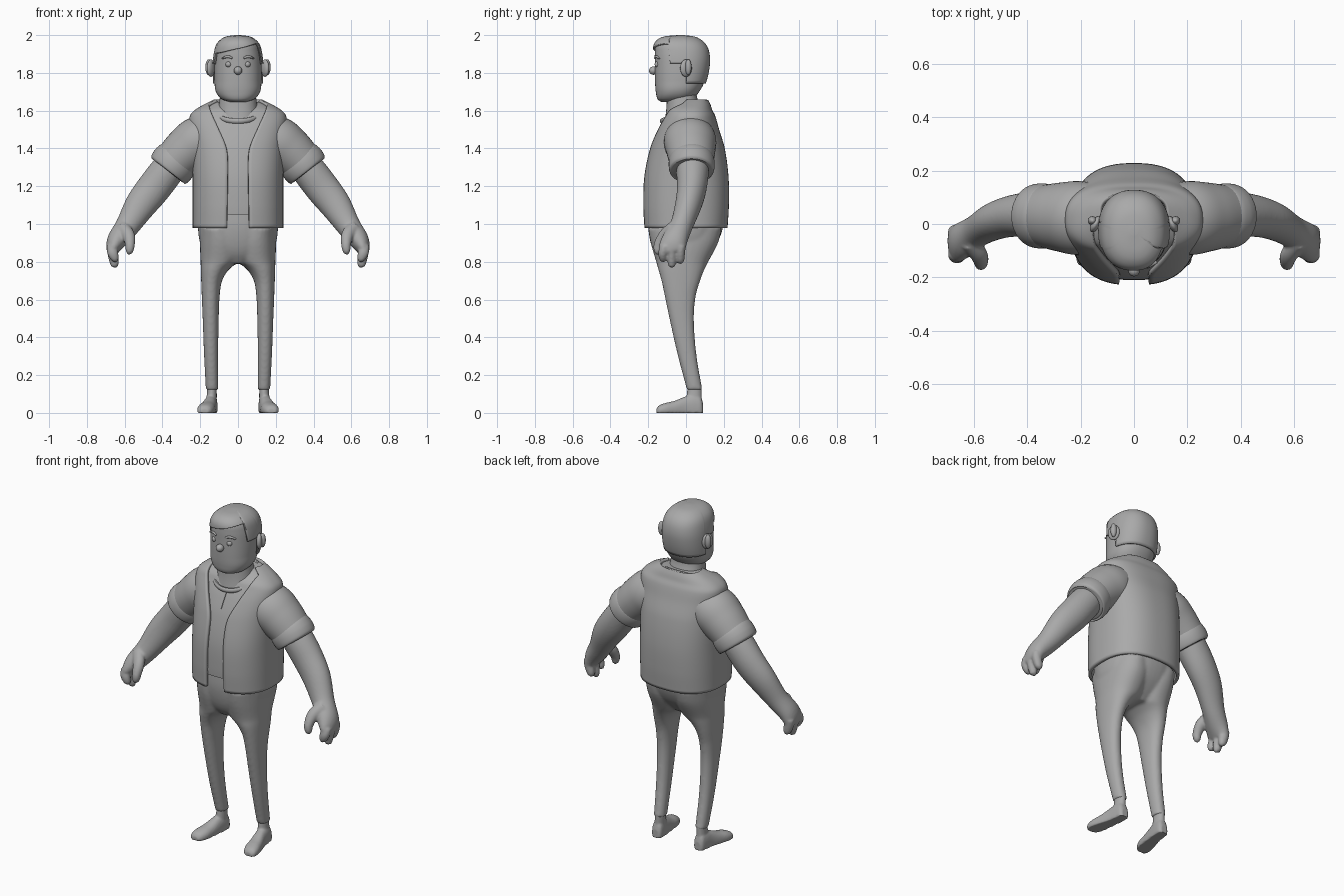
import bpy, bmesh, math
from mathutils import Vector, Matrix

if "Cube" in bpy.data.objects:
    bpy.data.objects.remove(bpy.data.objects["Cube"])

grey = bpy.data.materials.new("plain_grey")
grey.diffuse_color = (0.4, 0.4, 0.4, 1)
grey.use_nodes = True
grey.node_tree.nodes["Principled BSDF"].inputs["Base Color"].default_value = grey.diffuse_color


def finish(name, bm, mods=(), angle=40):
    bmesh.ops.recalc_face_normals(bm, faces=bm.faces)
    me = bpy.data.meshes.new(name)
    bm.to_mesh(me)
    bm.free()
    ob = bpy.data.objects.new(name, me)
    bpy.context.collection.objects.link(ob)
    me.materials.append(grey)
    bpy.context.view_layer.objects.active = ob
    ob.select_set(True)
    bpy.ops.object.shade_smooth_by_angle(angle=math.radians(angle))
    ob.select_set(False)
    for kind, props in mods:
        m = ob.modifiers.new(kind.title(), kind)
        for k, v in props.items():
            setattr(m, k, v)
    return ob


MIRROR = ("MIRROR", dict(use_mirror_merge=False))


def blend(size, rounds):
    return [("REMESH", dict(mode='VOXEL', voxel_size=size, use_smooth_shade=True)),
            ("SMOOTH", dict(factor=0.5, iterations=rounds))]


def curve(keys, t):
    """Smooth interpolation of rows whose first entry is the parameter."""
    t = min(max(t, keys[0][0]), keys[-1][0])
    i = 0
    while i < len(keys) - 2 and t > keys[i + 1][0]:
        i += 1
    a, b = keys[i], keys[i + 1]
    p, n = keys[max(i - 1, 0)], keys[min(i + 2, len(keys) - 1)]
    h = b[0] - a[0]
    s = (t - a[0]) / h
    out = []
    for k in range(1, len(a)):
        ma = (b[k] - p[k]) / (b[0] - p[0]) * h
        mb = (n[k] - a[k]) / (n[0] - a[0]) * h
        out.append((2*s**3 - 3*s*s + 1)*a[k] + (s**3 - 2*s*s + s)*ma
                   + (3*s*s - 2*s**3)*b[k] + (s**3 - s*s)*mb)
    return out


def power(v, e):
    return math.copysign(abs(v) ** (2 / e), v)


def skin(bm, rows, closed=True, caps=True):
    rings = [[bm.verts.new(p) for p in r] for r in rows]
    n = len(rings[0])
    for r, s in zip(rings, rings[1:]):
        for j in range(n if closed else n - 1):
            k = (j + 1) % n
            bm.faces.new((r[j], r[k], s[k], s[j]))
    if caps:
        bm.faces.new(rings[0])
        bm.faces.new(rings[-1])


def body_point(sec, z, a, e, grow=0.0):
    """Point on a horizontal section (half width, front y, back y); a = 0 is the front."""
    rx, yf, yb = sec
    return Vector(((rx + grow) * power(math.sin(a), e),
                   (yf + yb) / 2 - ((yb - yf) / 2 + grow) * power(math.cos(a), e), z))


def stack(bm, keys, z0, z1, steps, e=2.3, seg=48, grow=0.0):
    rows = []
    for i in range(steps + 1):
        z = z0 + (z1 - z0) * i / steps
        rows.append([body_point(curve(keys, z), z, 2*math.pi*j/seg, e, grow) for j in range(seg)])
    skin(bm, rows)


def tube(bm, keys, per=6, seg=24, e=2.0):
    """Tube through rows (x, y, z, radius across, radius in y)."""
    keyed = [(i, *k) for i, k in enumerate(keys)]
    n = (len(keys) - 1) * per
    pts = [curve(keyed, i / per) for i in range(n + 1)]
    rows = []
    for i, p in enumerate(pts):
        d = (Vector(pts[min(i+1, n)][:3]) - Vector(pts[max(i-1, 0)][:3])).normalized()
        u = d.cross(Vector((0, 1, 0))).normalized()
        v = u.cross(d)
        rows.append([Vector(p[:3]) + u*p[3]*power(math.cos(a), e) + v*p[4]*power(math.sin(a), e)
                     for a in (2*math.pi*j/seg for j in range(seg))])
    skin(bm, rows)


def ball(name, loc, size, rot=0.0, mods=()):
    bm = bmesh.new()
    bmesh.ops.create_uvsphere(bm, u_segments=24, v_segments=16, radius=1)
    bm.transform(Matrix.Translation(loc) @ Matrix.Rotation(rot, 4, 'Z') @ Matrix.Diagonal((*size, 1)))
    return finish(name, bm, mods)


# head and neck
HEAD = [(1.645, .04, -.13, -.02), (1.66, .085, -.15, .03), (1.70, .117, -.16, .07),
        (1.76, .124, -.164, .10), (1.85, .124, -.165, .117), (1.91, .117, -.165, .113),
        (1.95, .104, -.16, .095), (1.975, .08, -.138, .065), (1.988, .05, -.10, .03),
        (1.993, .01, -.04, -.02)]
bm = bmesh.new()
stack(bm, HEAD, 1.645, 1.993, 70)
finish("head", bm)
bm = bmesh.new()
stack(bm, [(1.5, .115, -.12, .09), (1.6, .105, -.105, .08), (1.68, .095, -.1, .057),
           (1.78, .09, -.09, .06)], 1.5, 1.78, 14)
finish("neck", bm)


# hair cap with swept fringe, sideburns and nape
def hairline(a):
    if abs(a) < 1.18:
        return 1.928 + .025 * math.sin(a * 1.25)
    if abs(a) < 1.5:
        return 1.85
    return 1.85 if abs(a) < 1.75 else 1.745


bm = bmesh.new()
rows = []
for i in range(25):
    row = []
    for j in range(120):
        a = -math.pi + 2 * math.pi * j / 120
        z = hairline(a) + (1.993 - hairline(a)) * math.sin(i / 24 * math.pi / 2)
        p = body_point(curve(HEAD, z), z, a, 2.3, .003)
        row.append(p)
    rows.append(row)
skin(bm, rows, caps=False)
bm.faces.ensure_lookup_table()
bm.faces.new([v for v in list(bm.verts)[-120:]])
finish("hair", bm, [("SOLIDIFY", dict(thickness=.014, offset=0))])

# face details
ball("ear", (.143, .0, 1.825), (.017, .034, .046), .5, [MIRROR])
ball("ear_lobe_rim", (.155, .012, 1.83), (.018, .017, .042), .4, [MIRROR])
ball("eye", (.05, -.15, 1.845), (.016, .016, .016), 0, [MIRROR])
ball("nose", (0, -.172, 1.812), (.022, .024, .022))
bm = bmesh.new()
tube(bm, [(.03, -.163, 1.878, .005, .006), (.055, -.157, 1.886, .007, .007),
          (.085, -.142, 1.876, .004, .006)], seg=10)
finish("eyebrow", bm, [MIRROR])

# shirt body
TORSO = [(.98, .235, -.218, .215), (1.1, .235, -.224, .222), (1.25, .235, -.218, .22),
         (1.4, .24, -.187, .20), (1.5, .25, -.15, .17), (1.57, .25, -.115, .15),
         (1.60, .222, -.10, .135), (1.63, .17, -.06, .125), (1.655, .12, -.02, .113)]
bm = bmesh.new()
stack(bm, TORSO, 1.05, 1.645, 50, e=2.5, seg=64, grow=-.014)
finish("shirt", bm)

# shirt neckband and placket
bm = bmesh.new()
rows = []
for i in range(49):
    a = 2 * math.pi * i / 48
    c = Vector((.122 * math.sin(a), -.01 - .118 * math.cos(a), 1.595 - .05 * math.cos(a)))
    d = Vector((math.sin(a), -math.cos(a), 0))
    rows.append([c + d * .011 * math.cos(b) + Vector((0, 0, .014 * math.sin(b)))
                 for b in (2 * math.pi * k / 10 for k in range(10))])
skin(bm, rows)
finish("neckband", bm)
bm = bmesh.new()
rows = []
for z, w in ((1.44, .002), (1.49, .007), (1.545, .013)):
    y = curve(TORSO, z)[1] + .008
    rows.append([Vector((x, y + o, z)) for x, o in ((-w, 0), (w, 0), (w, .009), (-w, .009))])
skin(bm, rows)
finish("placket", bm)

# open vest with V neck
OPENING = [(.98, .06), (1.2, .056), (1.36, .056), (1.42, .068), (1.52, .112), (1.61, .152), (1.66, .16)]
bm = bmesh.new()
rows = []
for i in range(61):
    z = .98 + (1.652 - .98) * (1 - (1 - i / 60) ** 1.4)
    sec = curve(TORSO, z)
    w = min(curve(OPENING, z)[0] / sec[0], .9)
    a0 = math.asin(w ** 1.25)
    rows.append([body_point(sec, z, a0 + (2 * math.pi - 2 * a0) * j / 80, 2.5, -.004)
                 for j in range(81)])
skin(bm, rows, closed=False, caps=False)
finish("vest", bm, [("SOLIDIFY", dict(thickness=.018, offset=0, use_even_offset=False))])

# short sleeve and rolled cuff
bm = bmesh.new()
tube(bm, [(.10, .02, 1.49, .10, .12), (.20, .022, 1.44, .133, .138), (.27, .026, 1.39, .126, .13),
          (.34, .03, 1.325, .112, .116)], seg=40)
finish("sleeve", bm, [MIRROR])
bm = bmesh.new()
tube(bm, [(.318, .03, 1.35, .106, .108), (.324, .03, 1.343, .118, .118), (.345, .03, 1.315, .123, .122),
          (.368, .03, 1.287, .117, .117), (.372, .03, 1.282, .10, .10)], seg=40)
finish("sleeve_cuff", bm, [MIRROR], 50)

# forearm and hand with three fingers and a thumb
bm = bmesh.new()
tube(bm, [(.34, .035, 1.325, .085, .085), (.385, .035, 1.27, .09, .085), (.45, .03, 1.185, .09, .078),
          (.516, .012, 1.10, .083, .07), (.585, -.025, .99, .064, .06), (.64, -.06, .915, .053, .068),
          (.664, -.075, .865, .035, .07), (.667, -.075, .845, .018, .055)], seg=32)
for y, tip in ((-.122, .80), (-.075, .77), (-.03, .79)):
    tube(bm, [(.667, y * .9, .885, .03, .025), (.664, y, .85, .029, .025), (.654, y, tip + .022, .024, .022),
              (.649, y, tip + .006, .016, .015), (.648, y, tip - .002, .005, .005)], seg=14)
tube(bm, [(.615, -.065, .98, .04, .035), (.58, -.115, .94, .034, .03), (.572, -.145, .89, .026, .026),
          (.575, -.15, .855, .02, .02), (.577, -.15, .838, .007, .007)], seg=14)
finish("arm_and_hand", bm, blend(.007, 3) + [MIRROR])

# trousers: hips and legs blended together
LEG = [(.12, .105, .17, .005, .087), (.31, .105, .18, -.045, .055), (.5, .102, .187, -.088, .042),
       (.62, .097, .192, -.113, .052), (.70, .084, .195, -.13, .075), (.76, .048, .197, -.147, .098),
       (.80, .0, .198, -.158, .118), (.90, -.02, .202, -.187, .17), (.98, 0, .2, -.2, .19)]
HIP = [(.79, .07, -.13, .07), (.84, .16, -.165, .12), (.9, .2, -.187, .165), (.98, .212, -.2, .195),
       (1.07, .214, -.2, .195)]
bm = bmesh.new()
rows = []
for i in range(51):
    z = .12 + .86 * i / 50
    xi, xo, yf, yb = curve(LEG, z)
    rows.append([body_point(((xo - xi) / 2, yf, yb), z, 2*math.pi*j/32, 2.2) + Vector(((xi + xo)/2, 0, 0))
                 for j in range(32)])
for side in (1, -1):
    skin(bm, [[Vector((p.x * side, p.y, p.z)) for p in r] for r in rows])
stack(bm, HIP, .79, 1.07, 20, e=2.3)
finish("trousers", bm, blend(.009, 5))

# shoes with a flat sole, toes turned slightly out
SHOE = [(-.157, .178, .022, .022), (-.145, .177, .036, .038), (-.11, .17, .045, .052), (-.06, .16, .042, .064),
        (0, .148, .036, .088), (.05, .142, .034, .10), (.08, .14, .03, .085), (.09, .14, .02, .05)]
bm = bmesh.new()
rows = []
for i in range(41):
    y = -.157 + .247 * i / 40
    cx, w, h = curve(SHOE, y)
    rows.append([Vector((cx + w * power(math.cos(a), 2.4),
                         y, max(0, h * (.3 + .7 * power(math.sin(a), 2.2)))))
                 for a in (2 * math.pi * j / 28 for j in range(28))])
skin(bm, rows)
tube(bm, [(.143, .04, .03, .03, .044), (.139, .044, .09, .027, .04), (.138, .046, .15, .025, .038)], seg=20)
finish("shoe", bm, blend(.006, 2) + [MIRROR])
